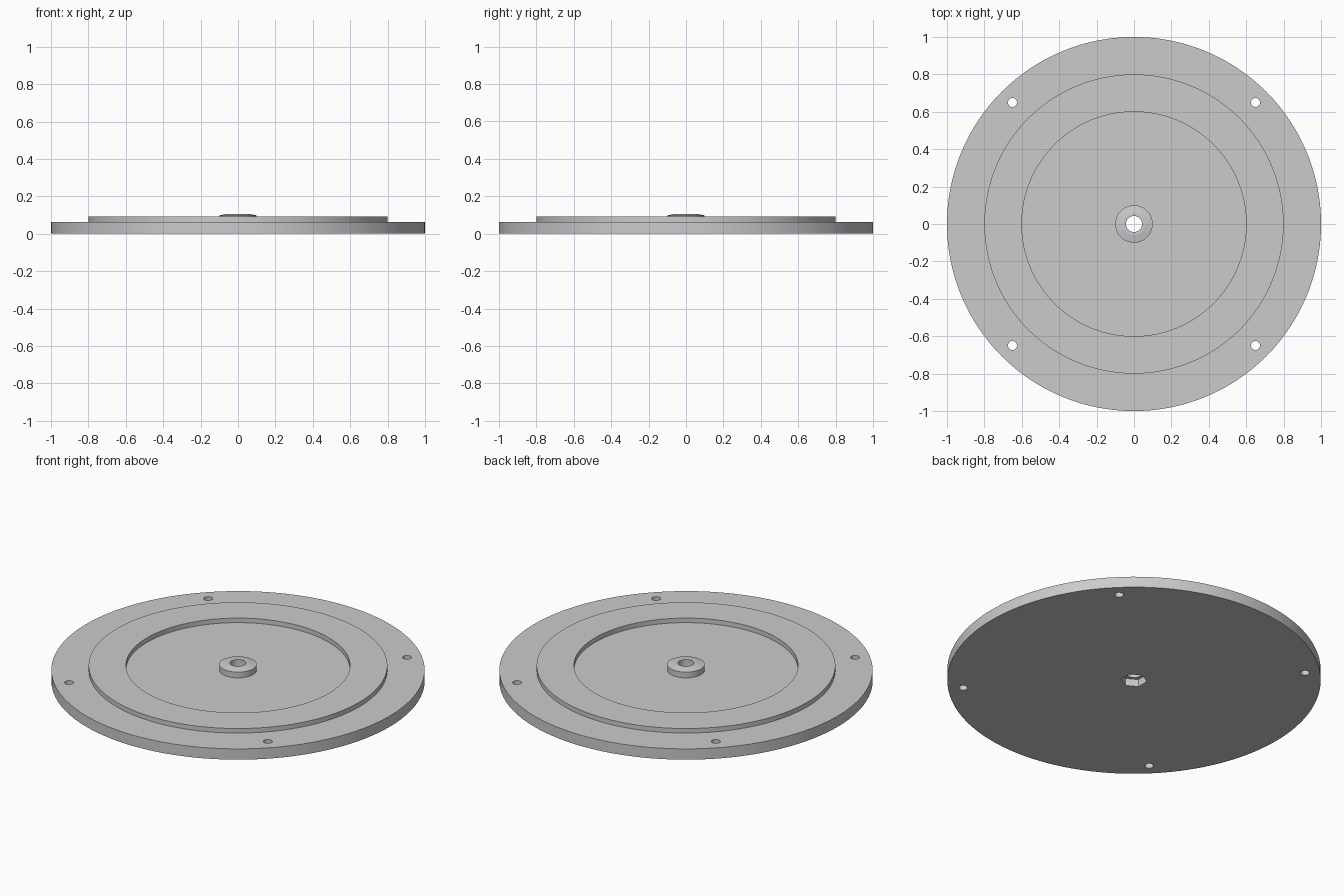
import bpy, bmesh, math

if "Cube" in bpy.data.objects:
    bpy.data.objects.remove(bpy.data.objects["Cube"], do_unlink=True)

grey = bpy.data.materials.new("light grey")
grey.use_nodes = True
grey.diffuse_color = (0.6, 0.6, 0.6, 1)
grey.node_tree.nodes["Principled BSDF"].inputs["Base Color"].default_value = (0.6, 0.6, 0.6, 1)


def lathe(name, profile, segments=160):
    """Spin a profile of (radius, height) points, starting and ending on the axis."""
    bm = bmesh.new()
    verts = [bm.verts.new((r, 0, z)) for r, z in profile]
    edges = [bm.edges.new(pair) for pair in zip(verts, verts[1:])]
    bmesh.ops.spin(bm, geom=verts + edges, axis=(0, 0, 1), cent=(0, 0, 0),
                   angle=math.tau, steps=segments)
    bmesh.ops.remove_doubles(bm, verts=bm.verts, dist=1e-5)
    bmesh.ops.recalc_face_normals(bm, faces=bm.faces)
    mesh = bpy.data.meshes.new(name)
    bm.to_mesh(mesh)
    bm.free()
    obj = bpy.data.objects.new(name, mesh)
    bpy.context.collection.objects.link(obj)
    mesh.materials.append(grey)
    return obj


def cut_prism(target, sides, radius, bottom, top, x=0, y=0, turn=0):
    """Cut an upright prism out of the target."""
    bpy.ops.mesh.primitive_cylinder_add(
        vertices=sides, radius=radius, depth=top - bottom,
        location=(x, y, (top + bottom) / 2), rotation=(0, 0, turn))
    cutter = bpy.context.object
    cutter.hide_render = True
    cutter.data.materials.append(grey)
    mod = target.modifiers.new("cut", "BOOLEAN")
    mod.operation = "DIFFERENCE"
    mod.solver = "EXACT"
    mod.object = cutter
    bpy.context.view_layer.objects.active = target
    bpy.ops.object.modifier_apply(modifier=mod.name)
    bpy.data.objects.remove(cutter, do_unlink=True)


# Round plate with raised ring and central hub
floor, ring_top = 0.064, 0.091
plate = lathe("flanged_plate", [
    (0, 0), (1, 0), (1, floor),
    (0.8, floor), (0.8, ring_top), (0.6, ring_top), (0.6, floor),
    (0.1, floor), (0.1, 0.098), (0.06, 0.106), (0, 0.106)])

# Bolt holes around the rim
for sx in (-1, 1):
    for sy in (-1, 1):
        cut_prism(plate, 48, 0.024, -0.1, 0.2, sx * 0.65, sy * 0.65)

# Shaft hole and hexagonal nut pocket underneath
cut_prism(plate, 64, 0.043, -0.1, 0.2)
cut_prism(plate, 6, 0.07, -0.1, 0.043)

# Smooth round walls, sharp edges
bpy.ops.object.select_all(action="DESELECT")
plate.select_set(True)
bpy.context.view_layer.objects.active = plate
bpy.ops.object.shade_smooth_by_angle(angle=math.radians(10))
